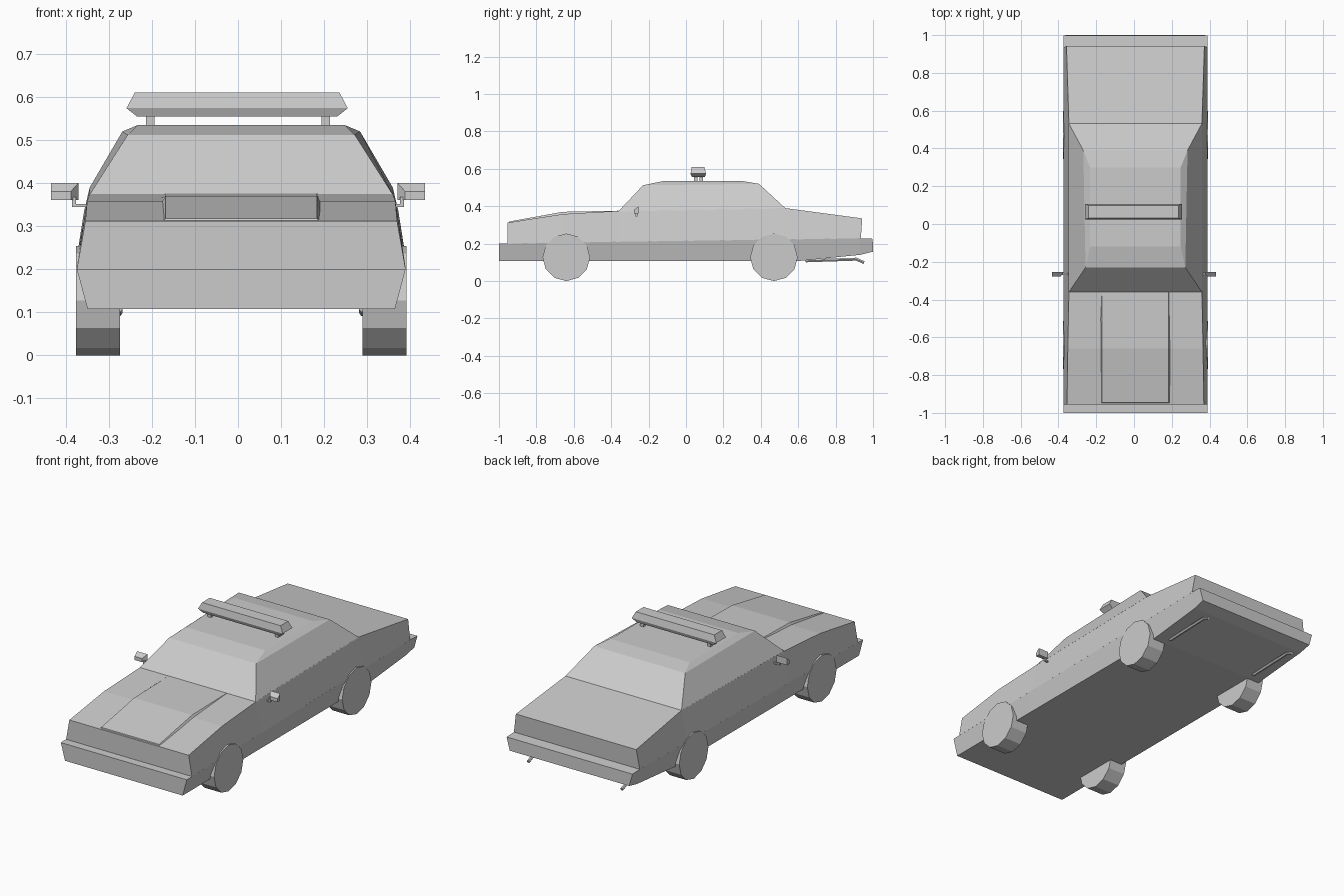
import bpy, bmesh, math
from mathutils import Vector

if "Cube" in bpy.data.objects:
    bpy.data.objects.remove(bpy.data.objects["Cube"])

CX = 0.0075  # body centre line


def loft(name, rings):
    """Join equal-sized rings of points with quads and cap both ends."""
    bm = bmesh.new()
    rows = [[bm.verts.new(p) for p in ring] for ring in rings]
    n = len(rows[0])
    for a, b in zip(rows, rows[1:]):
        for i in range(n):
            j = (i + 1) % n
            bm.faces.new((a[i], a[j], b[j], b[i]))
    bm.faces.new(rows[0])
    bm.faces.new(rows[-1])
    bmesh.ops.recalc_face_normals(bm, faces=bm.faces)
    mesh = bpy.data.meshes.new(name)
    bm.to_mesh(mesh)
    bm.free()
    obj = bpy.data.objects.new(name, mesh)
    bpy.context.collection.objects.link(obj)
    return obj


def section(y, zb, wb, zt, wt, y_top=None, cx=CX):
    """Upright trapezoid cross-section at y."""
    yt = y if y_top is None else y_top
    return [(cx - wb, y, zb), (cx + wb, y, zb), (cx + wt, yt, zt), (cx - wt, yt, zt)]


def plan(z, y0, y1, w0, w1, z1=None, cx=CX):
    """Horizontal four-sided ring from y0 to y1."""
    zr = z if z1 is None else z1
    return [(cx - w0, y0, z), (cx + w0, y0, z), (cx + w1, y1, zr), (cx - w1, y1, zr)]


def box(name, x0, x1, y0, y1, z0, z1):
    return loft(name, [[(x0, y0, z), (x1, y0, z), (x1, y1, z), (x0, y1, z)] for z in (z0, z1)])


# Lower body with both bumpers
loft("lower_body", [
    section(-1.0, .107, .357, .200, .382),
    section(-.40, .107, .357, .210, .382),
    section(.60, .107, .357, .224, .382),
    section(.93, .140, .360, .229, .382),
    section(1.0, .157, .362, .226, .382, .998)])

# Upper body: hood, door panels and rear deck
loft("upper_body", [
    section(-.955, .199, .382, .312, .362),
    section(-.66, .205, .382, .358, .358),
    section(-.36, .210, .382, .375, .352),
    section(.53, .222, .382, .390, .352),
    section(.935, .228, .382, .335, .365, .942)])

# Raised centre panel of the hood
loft("hood_panel", [
    section(-.953, .300, .190, .318, .176, -.945),
    section(-.66, .345, .190, .370, .176),
    section(-.36, .365, .190, .376, .176)])

# Cabin with a chamfered roof
loft("cabin", [
    plan(.372, -.362, .533, .353, .353, .388),
    plan(.512, -.23, .39, .264, .276, .520),
    plan(.535, -.12, .30, .240, .240)])

# Wheels
for side, s in (("left", -1), ("right", 1)):
    for end, y in (("front", -.64), ("rear", .47)):
        rings = []
        for x in (.282, .384):
            rings.append([(CX + s * x, y + .127 * math.sin(i * math.pi / 6),
                           .127 - .127 * math.cos(i * math.pi / 6)) for i in range(12)])
        loft(f"{end}_{side}_wheel", rings)

# Roof light bar and its feet
loft("light_bar", [
    plan(.555, .032, .100, .233, .233, cx=-.002),
    plan(.574, .024, .107, .257, .257, cx=-.002),
    plan(.610, .031, .098, .238, .238, cx=-.002)])
for side, x in (("left", -.204), ("right", .204)):
    for end, y in (("front", .042), ("rear", .072)):
        box(f"light_bar_{end}_{side}_foot", x - .01, x + .01, y, y + .02, .53, .558)

# Door mirrors with stems
for side, s in (("left", -1), ("right", 1)):
    def rect(y, x0, x1, z0, z1):
        return [(s * x0, y, z0), (s * x1, y, z0), (s * x1, y, z1), (s * x0, y, z1)]
    loft(f"{side}_mirror", [rect(-.277, .388, .434, .361, .381),
                            rect(-.254, .371, .434, .361, .400)])
    box(f"{side}_mirror_post", s * .376, s * .386, -.27, -.26, .345, .368)
    box(f"{side}_mirror_arm", s * .345, s * .386, -.27, -.26, .345, .352)

# Exhaust pipes: hexagonal tube along a bent path
for side, x in (("left", -.277), ("right", .290)):
    path = [(.64, .108), (.91, .117), (.952, .099)]
    rings = []
    for i, (y, z) in enumerate(path):
        a, b = path[max(i - 1, 0)], path[min(i + 1, 2)]
        d = Vector((0, b[0] - a[0], b[1] - a[1])).normalized()
        up = Vector((1, 0, 0)).cross(d)
        rings.append([Vector((x, y, z)) + .009 * (math.cos(t) * Vector((1, 0, 0)) + math.sin(t) * up)
                      for t in (k * math.pi / 3 for k in range(6))])
    loft(f"{side}_exhaust", rings)
